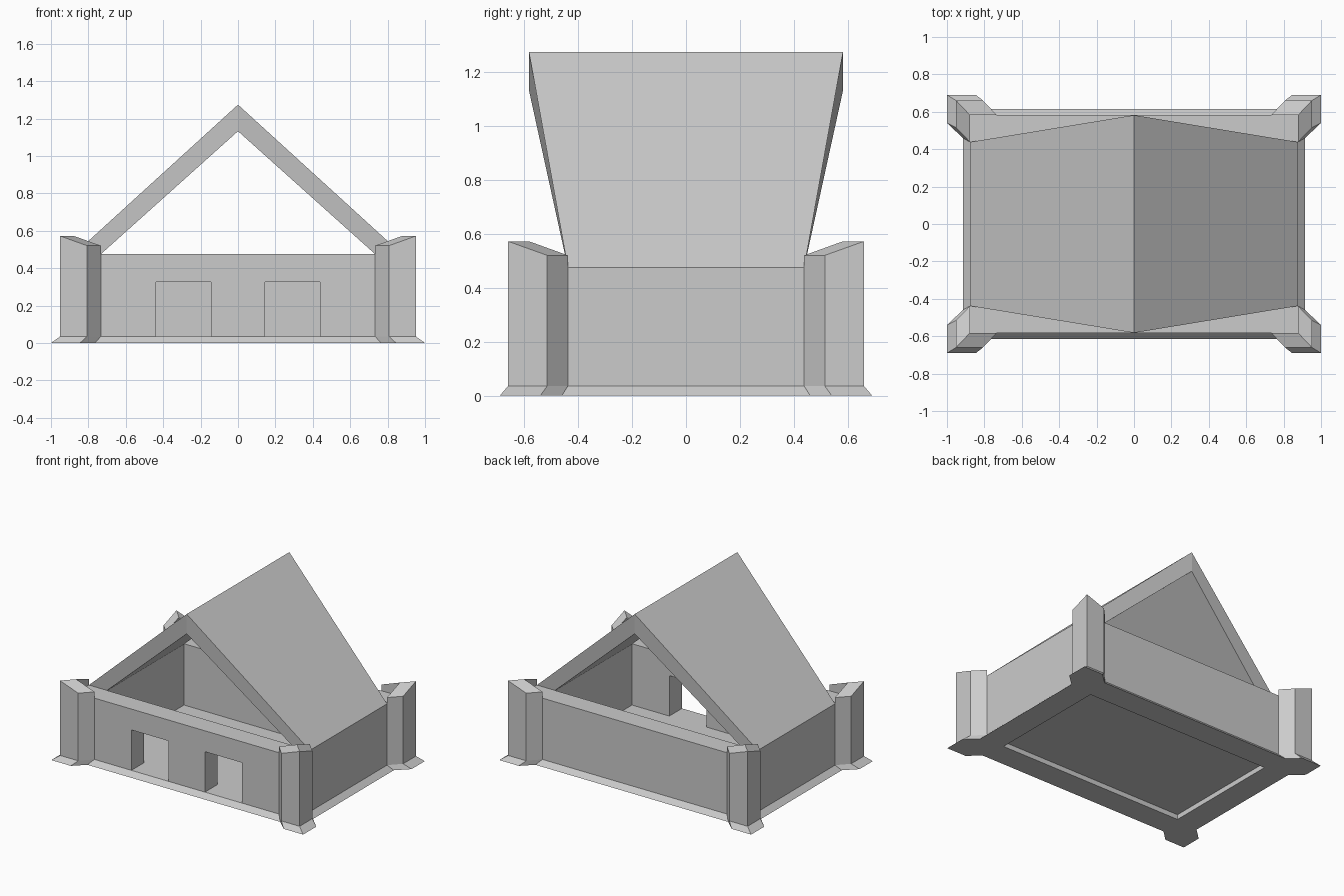
import bpy, bmesh

if "Cube" in bpy.data.objects:
    bpy.data.objects.remove(bpy.data.objects["Cube"])

# Shared plan dimensions
WX, WY = 0.877, 0.582      # outer wall half sizes
IX, IY = 0.735, 0.438      # inner wall half sizes
BASE, EAVE = 0.035, 0.475  # top of skirting, top of walls


def finish(name, bm):
    bmesh.ops.recalc_face_normals(bm, faces=bm.faces)
    me = bpy.data.meshes.new(name)
    bm.to_mesh(me)
    bm.free()
    ob = bpy.data.objects.new(name, me)
    bpy.context.collection.objects.link(ob)
    return ob


def loft(name, rings, wrap=False):
    """Join matching closed rings with quads; cap the ends or wrap round."""
    bm = bmesh.new()
    vs = [[bm.verts.new(p) for p in r] for r in rings]
    n = len(rings[0])
    pairs = list(zip(vs, vs[1:])) + ([(vs[-1], vs[0])] if wrap else [])
    for a, b in pairs:
        for i in range(n):
            j = (i + 1) % n
            bm.faces.new((a[i], a[j], b[j], b[i]))
    if not wrap:
        bm.faces.new(vs[0])
        bm.faces.new(vs[-1])
    return finish(name, bm)


def rect(x, y, z):
    return [(-x, -y, z), (x, -y, z), (x, y, z), (-x, y, z)]


# Four walls with a flared skirting, as one rectangular frame
walls = loft("walls", [rect(0.915, 0.615, 0), rect(WX, WY, BASE), rect(WX, WY, EAVE),
                       rect(IX, IY, EAVE), rect(IX, IY, 0)], wrap=True)

# Two door openings in the front wall
for s in (-1, 1):
    cutter = loft("door_cutter", [[(s * 0.292 + dx, y, z) for dx, y in
                                   ((-0.147, -0.7), (0.147, -0.7), (0.147, -0.3), (-0.147, -0.3))]
                                  for z in (BASE, 0.325)])
    cutter.hide_render = True
    cutter.hide_set(True)
    mod = walls.modifiers.new("door", 'BOOLEAN')
    mod.operation = 'DIFFERENCE'
    mod.solver = 'EXACT'
    mod.object = cutter

# Floor sheet level with the door sills
bm = bmesh.new()
bm.faces.new([bm.verts.new(p) for p in rect(IX, IY, BASE)])
finish("floor", bm)

# Corner buttresses: angled shells with splayed feet and sloping tops
FOOT = [(WX, WY), (0.733, WY), (0.765, 0.615), (0.845, 0.69),
        (1.0, 0.69), (1.0, 0.54), (0.915, 0.46), (WX, 0.438)]
SHAFT = [(WX, WY), (0.733, WY), (0.735, 0.584), (0.807, 0.66),
         (0.951, 0.66), (0.951, 0.515), (0.879, 0.44), (WX, 0.438)]
HIGH = (0, 4)


def buttress(name, sx, sy):
    bm = bmesh.new()
    tops = [0.572 if i in HIGH else 0.52 for i in range(8)]
    rings = [[(x * sx, y * sy, 0) for x, y in FOOT],
             [(x * sx, y * sy, BASE) for x, y in SHAFT],
             [(x * sx, y * sy, z) for (x, y), z in zip(SHAFT, tops)]]
    vs = [[bm.verts.new(p) for p in r] for r in rings]
    for a, b in zip(vs, vs[1:]):
        for i in range(8):
            j = (i + 1) % 8
            bm.faces.new((a[i], a[j], b[j], b[i]))
    for ring in (vs[0], vs[2]):
        bm.faces.new(ring[0:5])
        bm.faces.new([ring[0]] + ring[4:8])
    return finish(name, bm)


for sx, side in ((-1, "left"), (1, "right")):
    for sy, end in ((-1, "front"), (1, "back")):
        buttress(f"{end}_{side}_buttress", sx, sy)

# Gable roof whose ridge overhangs the narrower eaves
EY, RY = 0.438, 0.582
ROOF = [(-WX, EY, EAVE), (0, RY, 1.274), (WX, EY, EAVE),
        (0.733, EY, EAVE), (0, RY, 1.132), (-0.733, EY, EAVE)]
bm = bmesh.new()
f, b = ([bm.verts.new((x, s * y, z)) for x, y, z in ROOF] for s in (-1, 1))
for i in range(6):
    j = (i + 1) % 6
    if i not in (2, 5):
        bm.faces.new((f[i], f[j], b[j], b[i]))
for i in (2, 5):
    j = (i + 1) % 6
    bm.faces.new((f[i], f[j], b[j], b[i]))
for e in (f, b):
    bm.faces.new((e[0], e[1], e[4], e[5]))
    bm.faces.new((e[1], e[2], e[3], e[4]))
finish("roof", bm)
